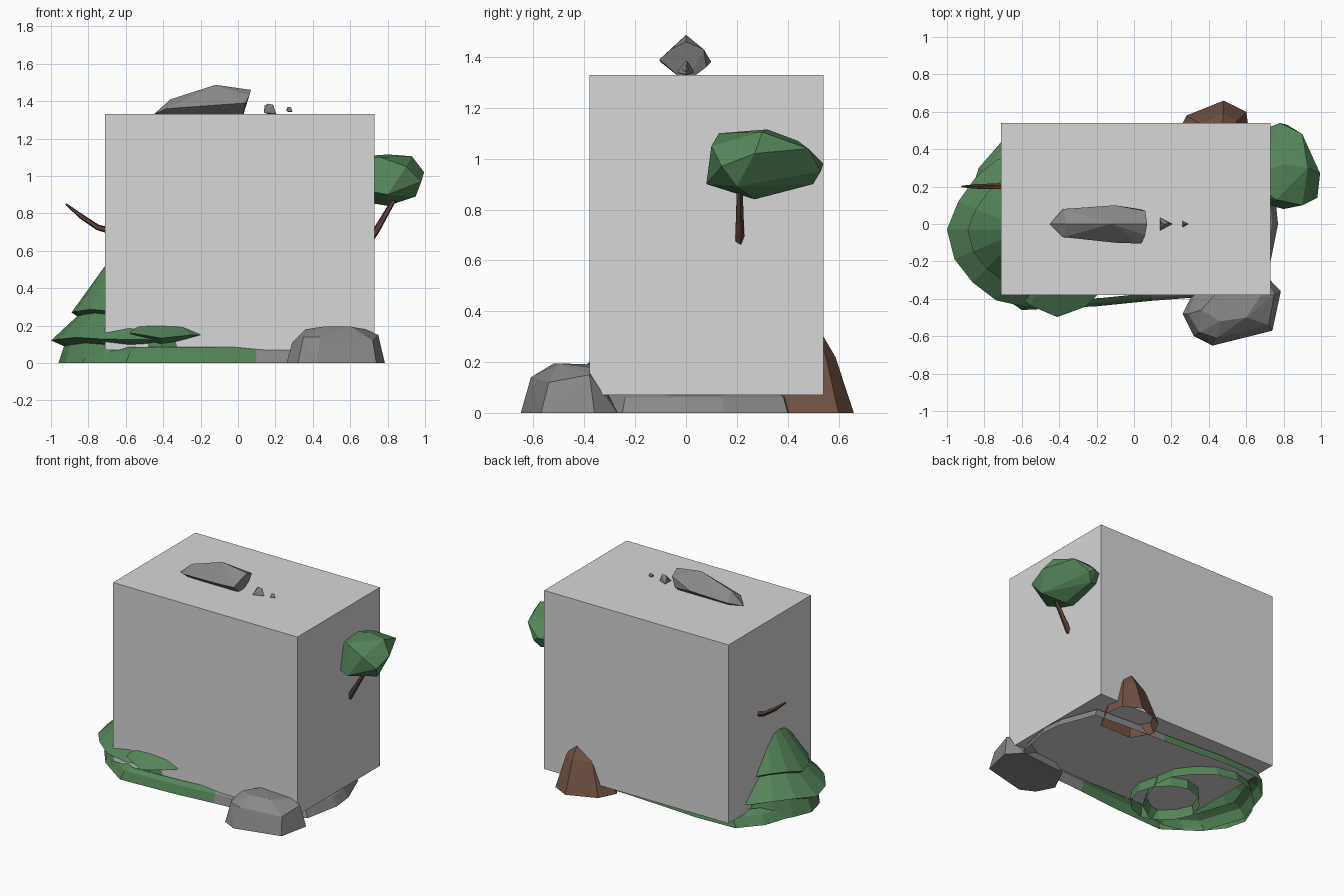
import bpy, bmesh, math, random
from mathutils import Vector

if "Cube" in bpy.data.objects:
    bpy.data.objects.remove(bpy.data.objects["Cube"])

random.seed(4)


def mat(name, col):
    m = bpy.data.materials.new(name)
    m.diffuse_color = (*col, 1)
    m.use_nodes = True
    m.node_tree.nodes["Principled BSDF"].inputs["Base Color"].default_value = m.diffuse_color
    return m


BOX = mat("pale_grey", (0.68, 0.68, 0.68))
ROCK = mat("rock_grey", (0.25, 0.25, 0.25))
GREEN = mat("leaf_green", (0.09, 0.235, 0.1))
BROWN = mat("earth_brown", (0.17, 0.088, 0.06))
BARK = mat("bark_brown", (0.105, 0.052, 0.036))


def finish(name, bm, *mats):
    bmesh.ops.recalc_face_normals(bm, faces=bm.faces[:])
    me = bpy.data.meshes.new(name)
    bm.to_mesh(me)
    bm.free()
    ob = bpy.data.objects.new(name, me)
    bpy.context.collection.objects.link(ob)
    for m in mats:
        me.materials.append(m)
    return ob


def hull(name, pts, m):
    """Faceted lump around a few points."""
    bm = bmesh.new()
    for p in pts:
        bm.verts.new(p)
    out = bmesh.ops.convex_hull(bm, input=bm.verts[:])
    loose = {v for v in out["geom_interior"] if isinstance(v, bmesh.types.BMVert)}
    bmesh.ops.delete(bm, geom=list(loose), context='VERTS')
    return finish(name, bm, m)


def loft(name, rings, mats, cap_top=False, rule=None):
    """Skin between stacked rings; the bottom stays open."""
    bm = bmesh.new()
    vs = [[bm.verts.new(p) for p in r] for r in rings]
    n = len(vs[0])
    for a, b in zip(vs, vs[1:]):
        for i in range(n):
            j = (i + 1) % n
            f = bm.faces.new((a[i], a[j], b[j], b[i]))
            if rule:
                f.material_index = rule(f.calc_center_median())
    if cap_top:
        bm.faces.new(vs[-1])
    return finish(name, bm, *mats)


def branch(name, pts, radii, sides=5):
    """Tapered stick along a path in the xz plane."""
    rings = []
    for k, p in enumerate(pts):
        d = Vector(pts[min(k + 1, len(pts) - 1)]) - Vector(pts[max(k - 1, 0)])
        d.normalize()
        u, w = Vector((0, 1, 0)), d.cross(Vector((0, 1, 0)))
        rings.append([Vector(p) + radii[k] * (math.cos(t) * u + math.sin(t) * w)
                      for t in (2 * math.pi * i / sides for i in range(sides))])
    loft(name, rings, (BARK,), True)


def bush(name, cx, cy, profile, sides, sy=1.0):
    """Tiered conifer from (radius, height) pairs with a ragged rim."""
    wob = [1 - random.uniform(0, 0.09) for _ in range(sides)]
    wob[sides // 2] = 1
    rings = []
    for r, z in profile:
        ring = []
        for i in range(sides):
            t = 2 * math.pi * i / sides
            dz = (1 - wob[i]) * 0.35 if z > 0 else 0
            ring.append((cx + r * wob[i] * math.cos(t),
                         cy + r * wob[i] * math.sin(t) * sy, z + dz))
        rings.append(ring)
    loft(name, rings, (GREEN,), True)


# Large central block
bm = bmesh.new()
bmesh.ops.create_cube(bm, size=1)
for v in bm.verts:
    v.co = (0.01 + v.co.x * 1.44, 0.08 + v.co.y * 0.92, 0.70 + v.co.z * 1.26)
finish("central_block", bm, BOX)

# Ground rim, open underneath: grey on the right, green on the left
outline = [(.77, 0), (.72, -.25), (.5, -.38), (.1, -.41), (-.2, -.44), (-.6, -.46),
           (-.83, -.3), (-.93, 0), (-.83, .3), (-.70, .45), (-.4, .46), (.1, .43),
           (.35, .42), (.66, .40), (.755, .15)]
rim = [[(x * s, y * s, z) for x, y in outline] for s, z in ((1, 0), (.96, .06), (.9, .085))]
loft("ground_rim", rim, (ROCK, GREEN), rule=lambda c: 1 if c.x < 0.05 else 0)

# Conifer on the left and low bush in front
bush("left_conifer", -.58, -.03, [(.38, 0), (.35, .09), (.42, .12), (.28, .25),
                                  (.31, .27), (.13, .52), (.02, .68)], 16)
bush("front_bush", -.41, -.18, [(.24, 0), (.23, .10), (.32, .13), (.21, .19), (.03, .32)], 12)

# Boulder at the front right
hull("front_boulder", [
    (.26, -.48, 0), (.32, -.6, 0), (.42, -.65, 0), (.74, -.57, 0), (.785, -.36, 0),
    (.70, -.27, 0), (.35, -.3, 0), (.29, -.48, .11), (.35, -.58, .14), (.44, -.61, .14),
    (.72, -.54, .12), (.75, -.38, .15), (.36, -.46, .18), (.46, -.52, .195),
    (.60, -.50, .195), (.68, -.38, .18), (.45, -.36, .19)], ROCK)

# Brown mound at the back
foot = [(.6, .6), (.48, .66), (.28, .58), (.22, .46), (.3, .32), (.55, .32), (.62, .46)]
levels = [(1, 0, 0), (.62, .22, .0), (.25, .34, .0)]
loft("back_mound", [[(.47 + (x - .47) * s, .47 + (y - .47) * s, z) for x, y in foot]
                    for s, z, _ in levels], (BROWN,), True)

# Long rock and pebbles on top
hull("top_rock", [
    (-.45, 0, 1.33), (-.38, -.07, 1.36), (-.38, .08, 1.36), (-.36, 0, 1.41),
    (-.12, 0, 1.487), (.07, 0, 1.46), (.06, -.06, 1.43), (.06, .07, 1.43),
    (-.1, -.1, 1.38), (.04, -.105, 1.39), (-.1, .1, 1.38), (.03, .08, 1.36),
    (.02, 0, 1.30), (-.35, 0, 1.30)], ROCK)
for i, (x, s, z) in enumerate(((.17, .035, 1.36), (.275, .017, 1.357))):
    hull(f"pebble_{i + 1}", [(x + s * a, s * b, z + s * c) for a, b, c in (
        (-.9, -1, -.6), (-.9, .95, -.6), (1, 0, -.8), (-.8, .3, .5),
        (-.2, 0, .75), (.5, .1, .6), (-.2, 0, -.9))], ROCK)

# Tree: crown on the right, stem and bare branch
hull("right_crown", [
    (.76, .13, 1.1), (.93, .30, 1.105), (.80, .32, 1.115), (.995, .27, 1.02),
    (.78, .54, .98), (.82, .53, .95), (.90, .48, 1.04), (.75, .44, 1.07),
    (.98, .14, .97), (.80, .08, .90), (.95, .20, .89), (.80, .27, .84),
    (.78, .50, .90), (.90, .10, 1.05), (.55, .15, .95), (.5, .3, 1.0),
    (.55, .45, .95), (.6, .25, 1.1), (.62, .25, .87)], GREEN)
branch("right_stem", [(.6, .21, .5), (.74, .21, .71), (.85, .21, .90)], (.022, .019, .012))
branch("left_branch", [(-.55, .2, .67), (-.75, .2, .725), (-.84, .2, .785), (-.92, .2, .85)],
       (.022, .016, .014, .005))
